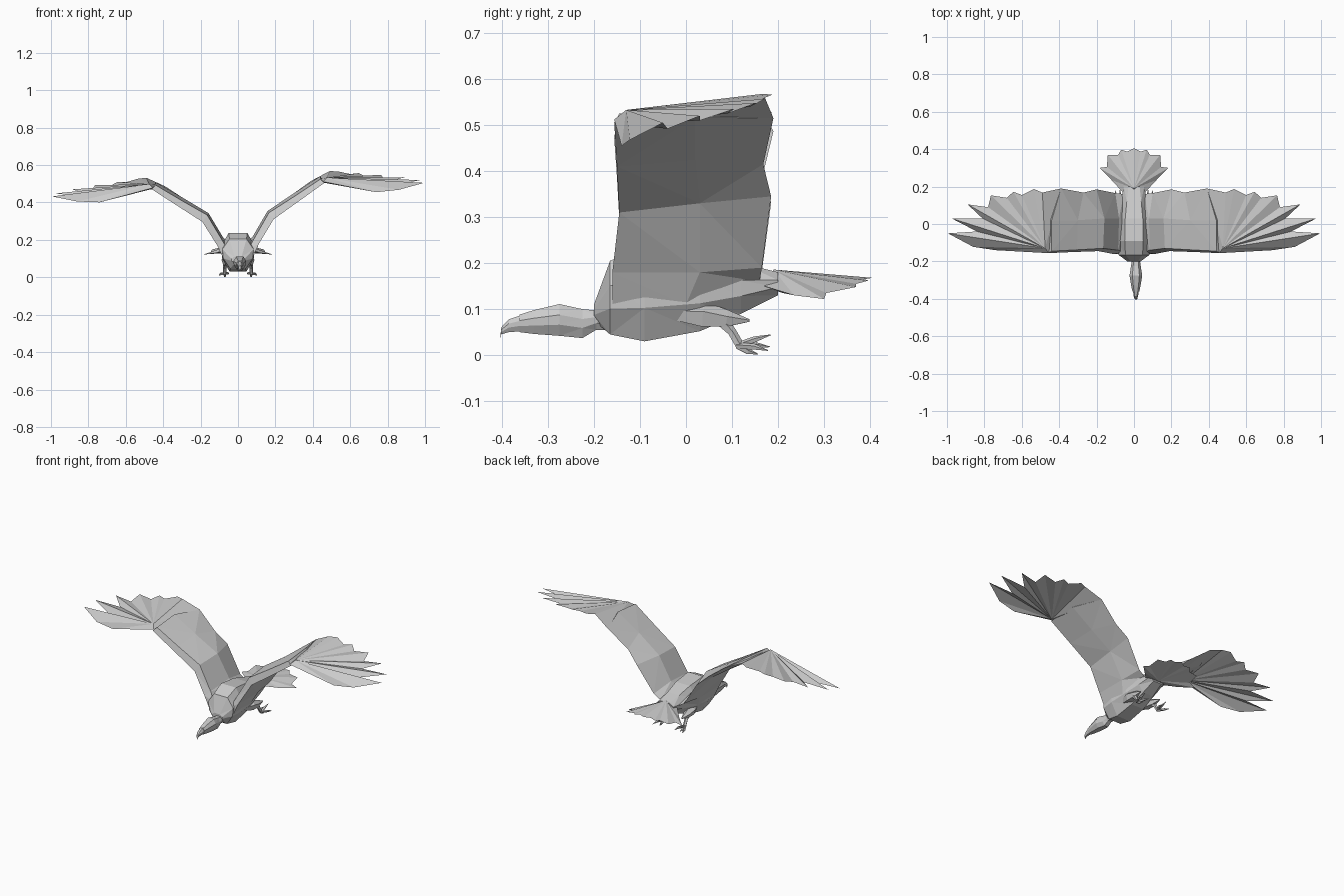
import bpy, bmesh
from mathutils import Vector


def finish(name, bm):
    bmesh.ops.recalc_face_normals(bm, faces=bm.faces)
    me = bpy.data.meshes.new(name)
    bm.to_mesh(me)
    bm.free()
    ob = bpy.data.objects.new(name, me)
    bpy.context.collection.objects.link(ob)
    return ob


def loft(name, rings):
    """Skin a list of equal-length point rings and cap both ends."""
    bm = bmesh.new()
    rows = [[bm.verts.new(p) for p in r] for r in rings]
    n = len(rows[0])
    for a, b in zip(rows, rows[1:]):
        for i in range(n):
            j = (i + 1) % n
            bm.faces.new((a[i], a[j], b[j], b[i]))
    bm.faces.new(rows[0])
    bm.faces.new(rows[-1])
    bmesh.ops.triangulate(bm, faces=bm.faces)
    return finish(name, bm)


def fan(name, rim, top, bottom):
    """Thin feather fan: a jagged rim joined to an upper and a lower hub."""
    bm = bmesh.new()
    vs = [bm.verts.new(p) for p in rim]
    for hub in (bm.verts.new(top), bm.verts.new(bottom)):
        for i, v in enumerate(vs):
            bm.faces.new((v, vs[(i + 1) % len(vs)], hub))
    return finish(name, bm)


def tube(name, pts, radii, sides=5):
    """Tapered faceted limb along a path."""
    from math import cos, sin, tau
    pts = [Vector(p) for p in pts]
    rings = []
    for i, p in enumerate(pts):
        d = pts[min(i + 1, len(pts) - 1)] - pts[max(i - 1, 0)]
        q = d.to_track_quat('Z', 'X')
        rings.append([p + q @ Vector((radii[i] * cos(tau * k / sides), radii[i] * sin(tau * k / sides), 0))
                      for k in range(sides)])
    return loft(name, rings)


def section(y, w, zb, zt, cx=0.0):
    """Eight-sided body section, flat on top and narrower below."""
    h = zt - zb
    half = [(0.55 * w, zt), (w, zb + 0.66 * h), (0.95 * w, zb + 0.35 * h), (0.5 * w, zb)]
    return [(cx + x, y, z) for x, z in half] + [(cx - x, y, z) for x, z in reversed(half)]


# Body
loft("body", [section(*r) for r in (
    (-0.20, 0.035, 0.075, 0.11), (-0.165, 0.083, 0.045, 0.205), (-0.09, 0.09, 0.03, 0.238),
    (0.03, 0.085, 0.052, 0.225), (0.12, 0.07, 0.09, 0.2), (0.20, 0.055, 0.13, 0.18))])

# Neck, head and hooked beak
loft("neck_and_head", [section(*r, 0.01) for r in (
    (-0.15, 0.03, 0.055, 0.1), (-0.195, 0.022, 0.055, 0.097), (-0.225, 0.026, 0.037, 0.1),
    (-0.275, 0.034, 0.042, 0.111), (-0.33, 0.025, 0.046, 0.098), (-0.362, 0.018, 0.05, 0.088))])
loft("beak", [section(*r, 0.01) for r in (
    (-0.355, 0.016, 0.052, 0.088), (-0.385, 0.012, 0.05, 0.078),
    (-0.402, 0.007, 0.045, 0.06), (-0.403, 0.002, 0.034, 0.042))])

# Tail fan, arched so that the sides hang lower
half_tail = [(0.06, 0.17, 0.15), (0.12, 0.235, 0.13), (0.185, 0.3, 0.122), (0.145, 0.305, 0.135),
             (0.14, 0.37, 0.148), (0.085, 0.37, 0.155), (0.068, 0.397, 0.162), (0.035, 0.387, 0.165)]
tail = half_tail + [(0, 0.405, 0.168)] + [(-x, y, z) for x, y, z in reversed(half_tail)]
fan("tail", tail, (0, 0.19, 0.186), (0, 0.21, 0.135))

# Inner wing sections: lower front, upper front, upper middle, rear, lower middle
inner = [
    [(0.075, -0.16, 0.10), (0.055, -0.15, 0.15), (0.05, 0.0, 0.19), (0.055, 0.16, 0.16), (0.08, 0.0, 0.11)],
    [(0.112, -0.16, 0.18), (0.085, -0.14, 0.205), (0.08, 0.03, 0.22), (0.1, 0.165, 0.19), (0.112, 0.03, 0.18)],
    [(0.19, -0.145, 0.31), (0.165, -0.13, 0.345), (0.158, 0.03, 0.355), (0.2, 0.185, 0.345), (0.195, 0.03, 0.33)],
    [(0.33, -0.15, 0.41), (0.305, -0.138, 0.435), (0.3, 0.02, 0.45), (0.27, 0.168, 0.415), (0.32, 0.02, 0.425)],
    [(0.462, -0.156, 0.505), (0.44, -0.145, 0.525), (0.44, 0.02, 0.54), (0.39, 0.19, 0.515), (0.455, 0.02, 0.517)],
]
# Outer wing rim: leading edge, then alternating feather tips and notches
outer = [(0.455, -0.156, 0.512), (0.74, -0.14, 0.455), (0.86, -0.122, 0.468),
         (0.995, -0.05, 0.505), (0.84, -0.04, 0.492), (0.975, 0.03, 0.52), (0.81, 0.03, 0.51),
         (0.89, 0.105, 0.535), (0.78, 0.09, 0.525), (0.765, 0.153, 0.548), (0.68, 0.14, 0.54),
         (0.645, 0.172, 0.557), (0.6, 0.155, 0.552), (0.535, 0.187, 0.566), (0.49, 0.168, 0.568),
         (0.39, 0.19, 0.515)]

for side, s in (("right", 1), ("left", -1)):
    # The left wing beats slightly lower than the right one
    def put(p):
        return (s * p[0], p[1], p[2] - (0.073 * p[0] if s < 0 else 0))

    loft(side + "_inner_wing", [[put(p) for p in ring] for ring in inner])
    fan(side + "_outer_wing", [put(p) for p in outer], put((0.475, -0.13, 0.533)), put((0.475, -0.135, 0.503)))

    # Thigh feathers, shank and clawed toes trailing behind
    def limb(name, pts, radii):
        tube(side + name, [(s * x, y, z) for x, y, z in pts], radii)

    limb("_thigh", [(0.05, -0.02, 0.09), (0.06, 0.04, 0.086), (0.066, 0.09, 0.078), (0.068, 0.138, 0.075)],
         [0.018, 0.03, 0.02, 0.003])
    limb("_shank", [(0.066, 0.08, 0.072), (0.07, 0.1, 0.05), (0.072, 0.118, 0.018)], [0.014, 0.01, 0.01])
    for k, (mid, tip) in enumerate((((0.055, 0.15, 0.022), (0.05, 0.182, 0.018)),
                                    ((0.074, 0.15, 0.034), (0.075, 0.184, 0.044)),
                                    ((0.093, 0.148, 0.018), (0.1, 0.178, 0.01)),
                                    ((0.07, 0.135, 0.008), (0.068, 0.156, 0.002)))):
        limb("_toe_%d" % (k + 1), [(0.072, 0.112, 0.02), mid, tip], [0.008, 0.007, 0.001])
